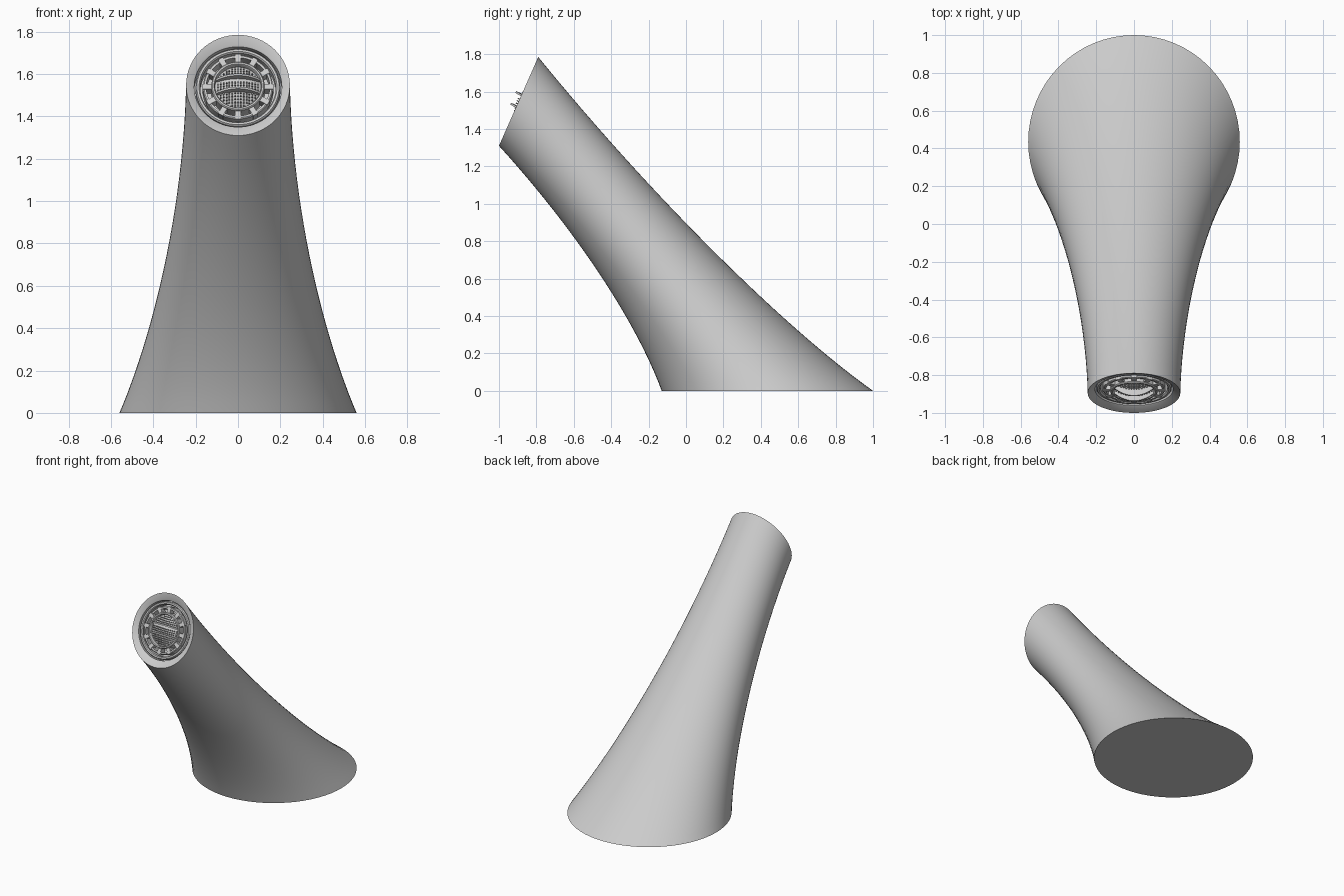
import bpy, bmesh, math
from mathutils import Vector, Matrix

if "Cube" in bpy.data.objects:
    bpy.data.objects.remove(bpy.data.objects["Cube"])

N = 64


def finish(name, bm, matrix=None, angle=35):
    bmesh.ops.recalc_face_normals(bm, faces=bm.faces)
    me = bpy.data.meshes.new(name)
    bm.to_mesh(me)
    bm.free()
    ob = bpy.data.objects.new(name, me)
    bpy.context.collection.objects.link(ob)
    if matrix:
        ob.matrix_world = matrix
    bpy.ops.object.select_all(action='DESELECT')
    ob.select_set(True)
    bpy.context.view_layer.objects.active = ob
    bpy.ops.object.shade_smooth_by_angle(angle=math.radians(angle))
    return ob


def bridge(bm, a, b):
    n = len(a)
    for i in range(n):
        bm.faces.new((a[i], a[(i + 1) % n], b[(i + 1) % n], b[i]))


def bezier(p, t):
    s = 1 - t
    return p[0]*s**3 + p[1]*3*s*s*t + p[2]*3*s*t*t + p[3]*t**3


def lathe(name, profile, matrix, closed=False):
    bm = bmesh.new()
    rings = [[bm.verts.new((r*math.cos(2*math.pi*i/N), r*math.sin(2*math.pi*i/N), h))
              for i in range(N)] for r, h in profile]
    for a, b in zip(rings, rings[1:]):
        bridge(bm, a, b)
    if closed:
        bridge(bm, rings[-1], rings[0])
    else:
        bm.faces.new(rings[-1])
    return finish(name, bm, matrix)


# Side profiles (y, z) and half width of the leaning spout
front = [Vector(p) for p in ((-.13, 0), (-.27, .38), (-.60, .87), (-1, 1.31))]
back = [Vector(p) for p in ((1, 0), (.55, .32), (-.15, 1.0), (-.79, 1.785))]
width = (.56, .41, .26, .245)

# End face frame: local z points out of the mouth
up = (back[3] - front[3]).normalized()
mid = (back[3] + front[3]) / 2
out = Vector((-up.y, up.x))
mouth = Matrix(((1, 0, 0, 0), (0, up.x, out.x, mid.x),
                (0, up.y, out.y, mid.y), (0, 0, 0, 1)))

# Spout body with a hollow mouth
bm = bmesh.new()
rings = []


def section(c, h, w):
    rings.append([bm.verts.new((w*math.cos(a), c.x + h.x*math.sin(a), c.y + h.y*math.sin(a)))
                  for a in (2*math.pi*i/N for i in range(N))])


for k in range(25):
    t = k / 24
    f, b = bezier(front, t), bezier(back, t)
    section((f + b)/2, (b - f)/2, bezier(width, t))
for r, depth in ((.213, -.015), (.207, -.02), (.207, -.08)):
    section(mid + out*depth, up*r, r)
for a, b in zip(rings, rings[1:]):
    bridge(bm, a, b)
bm.faces.new(rings[0])
bm.faces.new(rings[-1])
finish("spout_body", bm)

# Threaded insert and inner collar
lathe("insert_ring", [(.20, -.08), (.20, -.03), (.194, -.022), (.184, -.022),
                      (.178, -.03), (.178, -.08)], mouth, True)
lathe("notched_ring", [(.165, -.08), (.165, -.022), (.160, -.018), (.150, -.018),
                       (.150, -.08)], mouth, True)
lathe("aerator_collar", [(.126, -.08), (.126, -.012), (.121, -.006), (.113, -.006),
                         (.109, -.012), (.109, -.08)], mouth, True)

# Lugs between the rings
bm = bmesh.new()
for i in range(12):
    m = (Matrix.Rotation(2*math.pi*i/12, 4, 'Z') @ Matrix.Translation((.146, 0, -.04))
         @ Matrix.Diagonal((.042, .026, .05, 1)))
    bmesh.ops.create_cube(bm, size=1, matrix=m)
finish("ring_lugs", bm, mouth)


# Shallow dome that carries the spray grid
def dome(r):
    return .012 - .035*(r/.11)**2


lathe("grid_dome", [(.109, -.06)] + [(r, dome(r) - .012) for r in (.109, .09, .07, .05, .03, .008)],
      mouth)

# Grid studs
bm = bmesh.new()
step = .0135
for i in range(-8, 9):
    for j in range(-8, 9):
        x, y = i*step, j*step
        r = math.hypot(x, y)
        if r < .102 and abs(abs(y) - .027) > .006:
            m = Matrix.Translation((x, y, dome(r) - .010)) @ Matrix.Diagonal((.0065, .0065, .018, 1))
            bmesh.ops.create_cube(bm, size=1, matrix=m)
finish("grid_studs", bm, mouth)

# Two raised ribs arching across the grid
bm = bmesh.new()
for side in (-1, 1):
    ribs = []
    for k in range(17):
        x = -.104 + .208*k/16
        h = .034 - .045*(x/.104)**2
        y = side*.034 + .012*(1 - (x/.104)**2)*.5
        ribs.append([bm.verts.new((x, y + dy, z))
                     for dy, z in ((-.005, -.03), (.005, -.03), (.005, h), (-.005, h))])
    for a, b in zip(ribs, ribs[1:]):
        bridge(bm, a, b)
    bm.faces.new(ribs[0])
    bm.faces.new(ribs[-1])
finish("grid_ribs", bm, mouth)
